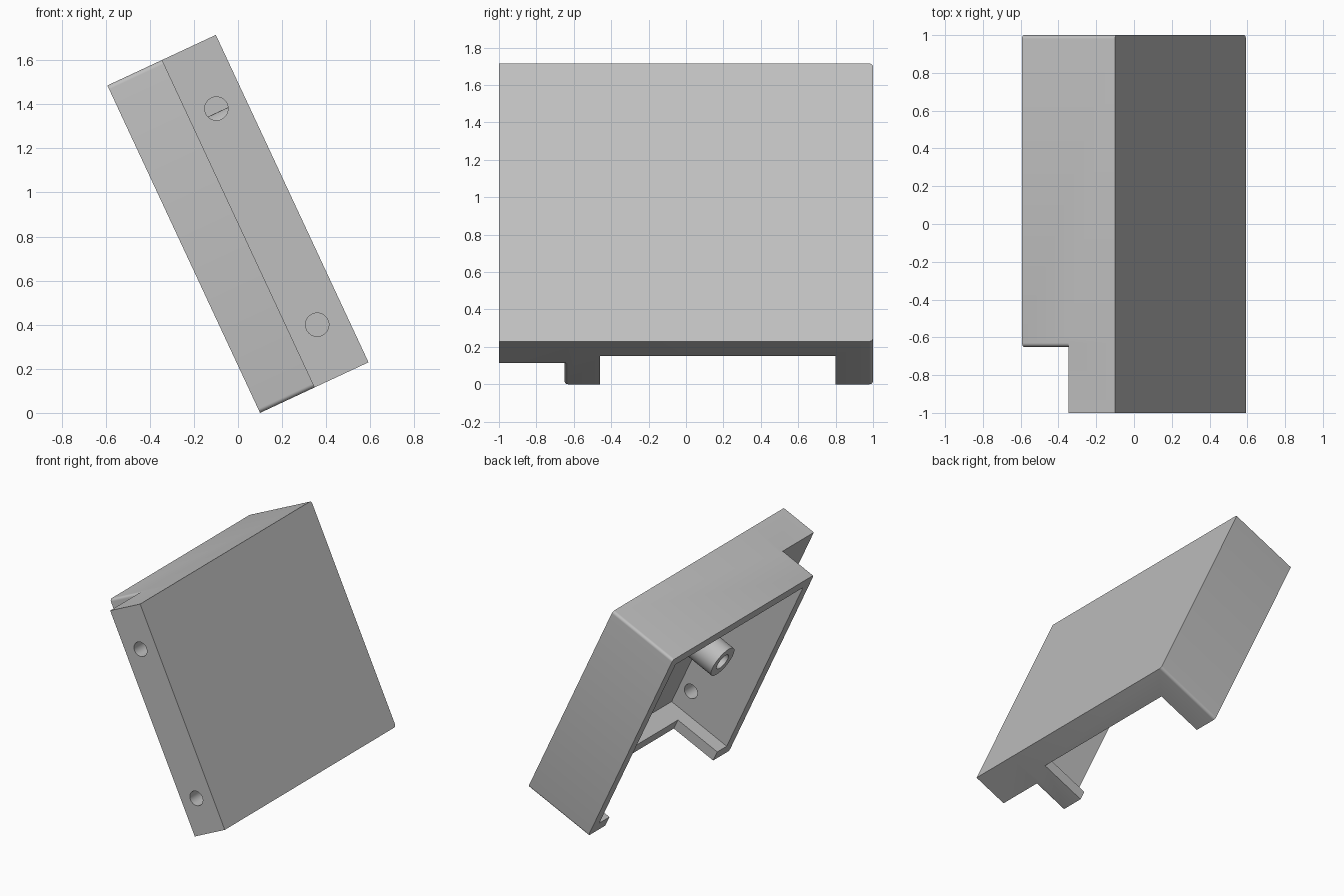
import bpy
import bmesh
from math import radians
from mathutils import Matrix, Vector

# Local frame: x = depth (0 is the open side), y = width, z = length; tilted at the end
DEPTH, LENGTH, STEP, WALL, FLOOR = 0.543, 1.639, 0.272, 0.08, 0.497
TILT = Matrix.Translation((0.1, 0, 0)) @ Matrix.Rotation(radians(-25), 4, 'Y')

cube = bpy.data.objects.get("Cube")
if cube:
    bpy.data.objects.remove(cube, do_unlink=True)

grey = bpy.data.materials.new("light_grey")
grey.use_nodes = True
grey.diffuse_color = (0.52, 0.52, 0.52, 1)
grey.node_tree.nodes["Principled BSDF"].inputs["Base Color"].default_value = (0.52, 0.52, 0.52, 1)


def finish(name, bm):
    bmesh.ops.recalc_face_normals(bm, faces=bm.faces)
    mesh = bpy.data.meshes.new(name)
    bm.to_mesh(mesh)
    bm.free()
    mesh.materials.append(grey)
    obj = bpy.data.objects.new(name, mesh)
    bpy.context.collection.objects.link(obj)
    return obj


def box(name, low, high, rounding=0):
    """Box between two corners, optionally rounding its edges along the depth."""
    low, high = Vector(low), Vector(high)
    bm = bmesh.new()
    bmesh.ops.create_cube(bm, size=1)
    for v in bm.verts:
        v.co = (low + high) / 2 + v.co * (high - low)
    if rounding:
        edges = [e for e in bm.edges
                 if abs(e.verts[0].co.x - e.verts[1].co.x) > 0.01]
        bmesh.ops.bevel(bm, geom=edges, offset=rounding, segments=5,
                        profile=0.5, affect='EDGES')
    return finish(name, bm)


def cylinder(name, start, end, radius):
    start, end = Vector(start), Vector(end)
    axis = end - start
    bm = bmesh.new()
    turn = axis.to_track_quat('Z', 'Y').to_matrix().to_4x4()
    bmesh.ops.create_cone(bm, cap_ends=True, segments=40, radius1=radius, radius2=radius,
                          depth=axis.length,
                          matrix=Matrix.Translation((start + end) / 2) @ turn)
    return finish(name, bm)


def combine(target, tool, operation):
    """Apply a boolean and discard the tool."""
    tool.hide_render = True
    mod = target.modifiers.new("combine", 'BOOLEAN')
    mod.operation, mod.object, mod.solver = operation, tool, 'EXACT'
    bpy.context.view_layer.update()
    graph = bpy.context.evaluated_depsgraph_get()
    mesh = bpy.data.meshes.new_from_object(target.evaluated_get(graph))
    target.modifiers.clear()
    target.data = mesh
    bpy.data.objects.remove(tool, do_unlink=True)


# Housing with its stepped front block
housing = box("housing", (0, -0.65, 0), (DEPTH, 1, LENGTH), 0.02)
combine(housing, box("front_block", (STEP, -1, 0), (DEPTH, -0.6, LENGTH)), 'UNION')

# Open cavity and the notch in the lower wall
combine(housing, box("cavity", (-0.1, -0.65 + WALL, WALL),
                     (FLOOR, 1 - WALL, LENGTH - WALL)), 'DIFFERENCE')
combine(housing, box("notch", (-0.1, -0.46, -0.1), (0.355, 0.8, WALL + 0.02)), 'DIFFERENCE')

# Two screw holes through the front block
for z in (0.253, 1.335):
    combine(housing, cylinder("screw_hole", (0.404, -1.1, z), (0.404, -0.5, z), 0.053), 'DIFFERENCE')

# Hollow screw post on the cavity floor
post = cylinder("screw_post", (0.01, 0.14, 1.2), (FLOOR + 0.01, 0.14, 1.2), 0.118)
combine(post, cylinder("post_bore", (-0.1, 0.14, 1.2), (0.4, 0.14, 1.2), 0.06), 'DIFFERENCE')

# Tilt the parts and smooth the round surfaces
for obj in (housing, post):
    obj.data.transform(TILT)
    bpy.ops.object.select_all(action='DESELECT')
    obj.select_set(True)
    bpy.context.view_layer.objects.active = obj
    bpy.ops.object.shade_smooth_by_angle(angle=radians(30))
